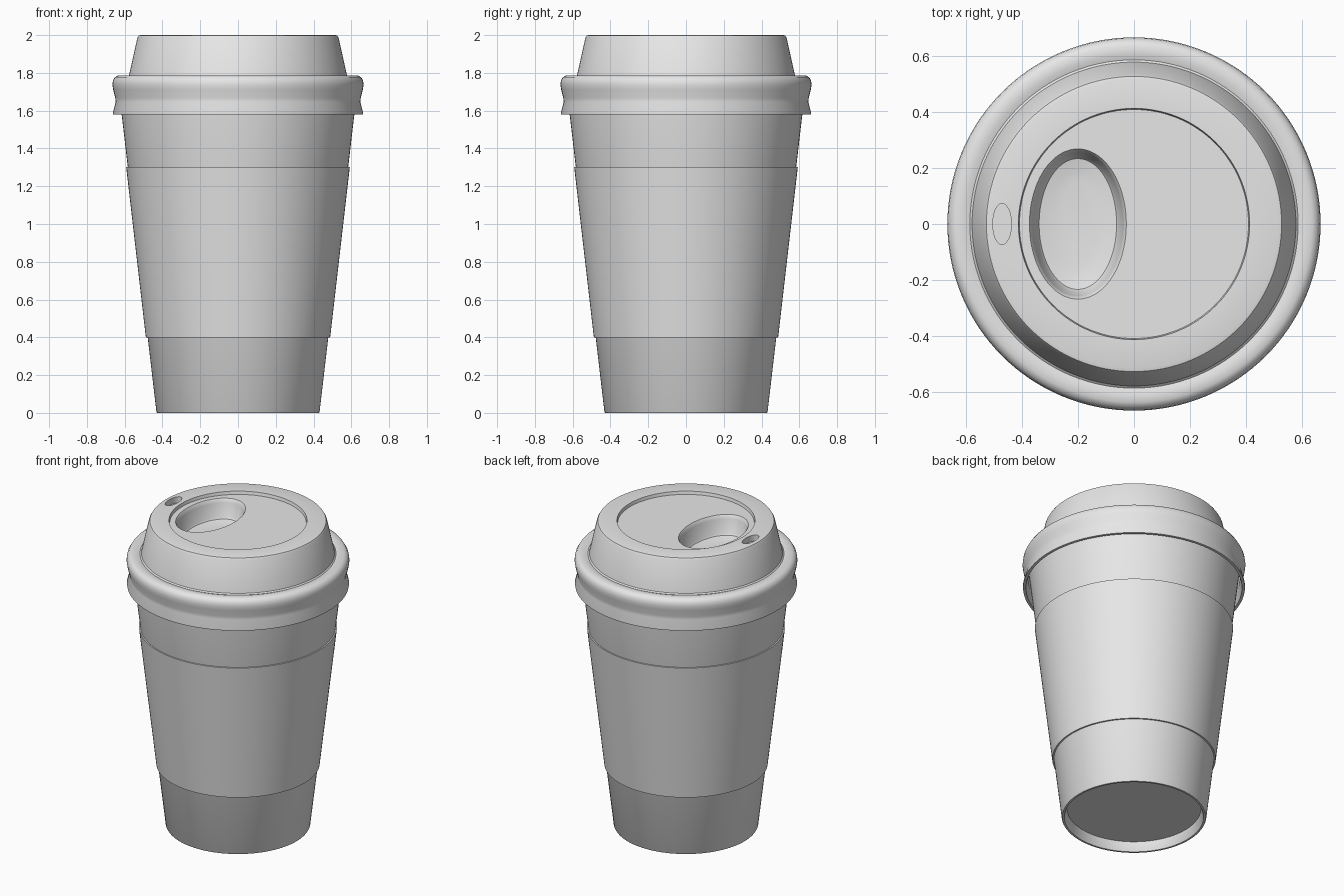
import bpy
import bmesh
from math import cos, sin, tau

cube = bpy.data.objects.get("Cube")
if cube:
    bpy.data.objects.remove(cube, do_unlink=True)

SEGMENTS = 128

grey = bpy.data.materials.new("plain grey")
grey.use_nodes = True
colour = (0.8, 0.8, 0.8, 1)
grey.diffuse_color = colour
bsdf = next(n for n in grey.node_tree.nodes if n.type == "BSDF_PRINCIPLED")
bsdf.inputs["Base Color"].default_value = colour
bsdf.inputs["Roughness"].default_value = 0.5


def loft(name, rings, centre_x=0, closed=False):
    """Skin a stack of (radius x, radius y, z) ellipses; cap the ends or join them."""
    bm = bmesh.new()
    loops = []
    for rx, ry, z in rings:
        angles = [tau * i / SEGMENTS for i in range(SEGMENTS)]
        loops.append([bm.verts.new((centre_x + rx * cos(a), ry * sin(a), z)) for a in angles])
    pairs = list(zip(loops, loops[1:]))
    if closed:
        pairs.append((loops[-1], loops[0]))
    else:
        bm.faces.new(loops[0])
        bm.faces.new(loops[-1])
    for low, high in pairs:
        for i in range(SEGMENTS):
            j = (i + 1) % SEGMENTS
            bm.faces.new((low[i], low[j], high[j], high[i]))
    bmesh.ops.recalc_face_normals(bm, faces=bm.faces)
    mesh = bpy.data.meshes.new(name)
    bm.to_mesh(mesh)
    bm.free()
    mesh.materials.append(grey)
    obj = bpy.data.objects.new(name, mesh)
    bpy.context.collection.objects.link(obj)
    return obj


def lathe(name, profile, closed=False):
    return loft(name, [(r, r, z) for r, z in profile], closed=closed)


def select_only(obj):
    bpy.ops.object.select_all(action="DESELECT")
    obj.select_set(True)
    bpy.context.view_layer.objects.active = obj


def cut(target, cutter):
    """Carve the cutter out of the target and discard it."""
    cutter.hide_render = True
    mod = target.modifiers.new("cut", "BOOLEAN")
    mod.operation = "DIFFERENCE"
    mod.solver = "EXACT"
    mod.object = cutter
    select_only(target)
    bpy.ops.object.modifier_apply(modifier=mod.name)
    bpy.data.objects.remove(cutter, do_unlink=True)


# Tapered cup with a recessed base
cup = lathe("cup", [
    (0.40, 0.06), (0.412, 0.006), (0.416, 0), (0.428, 0), (0.432, 0.006),
    (0.616, 1.58), (0.63, 1.70),
])

# Cardboard sleeve around the cup
sleeve = lathe("sleeve", [
    (0.47, 0.40), (0.488, 0.40), (0.592, 1.302), (0.575, 1.302),
], closed=True)

# Lid: recessed top, sloping wall, rounded bead and flared skirt
lid = lathe("lid", [
    (0.408, 1.98), (0.412, 2.0), (0.515, 2.0), (0.526, 1.997), (0.533, 1.985),
    (0.577, 1.787), (0.585, 1.780), (0.605, 1.786), (0.635, 1.786),
    (0.652, 1.777), (0.662, 1.760), (0.665, 1.738), (0.661, 1.712),
    (0.650, 1.668), (0.648, 1.645), (0.663, 1.587), (0.662, 1.58),
    (0.645, 1.58), (0.632, 1.64), (0.638, 1.72),
])

# Oval sipping well with a soft lip and dished floor
well_steps = [
    (0.006, 2.05), (0.004, 1.982), (-0.003, 1.972), (-0.009, 1.955),
    (-0.025, 1.868), (-0.032, 1.858), (-0.07, 1.850), (-0.11, 1.845),
]
cut(lid, loft("well_cutter", [(0.17 + d, 0.265 + d, z) for d, z in well_steps], -0.2))

# Small oval vent near the rim
cut(lid, loft("vent_cutter", [(0.033, 0.073, 2.05), (0.033, 0.073, 1.96)], -0.47))

for part in (cup, sleeve, lid):
    select_only(part)
    bpy.ops.object.shade_smooth_by_angle(angle=0.6)
